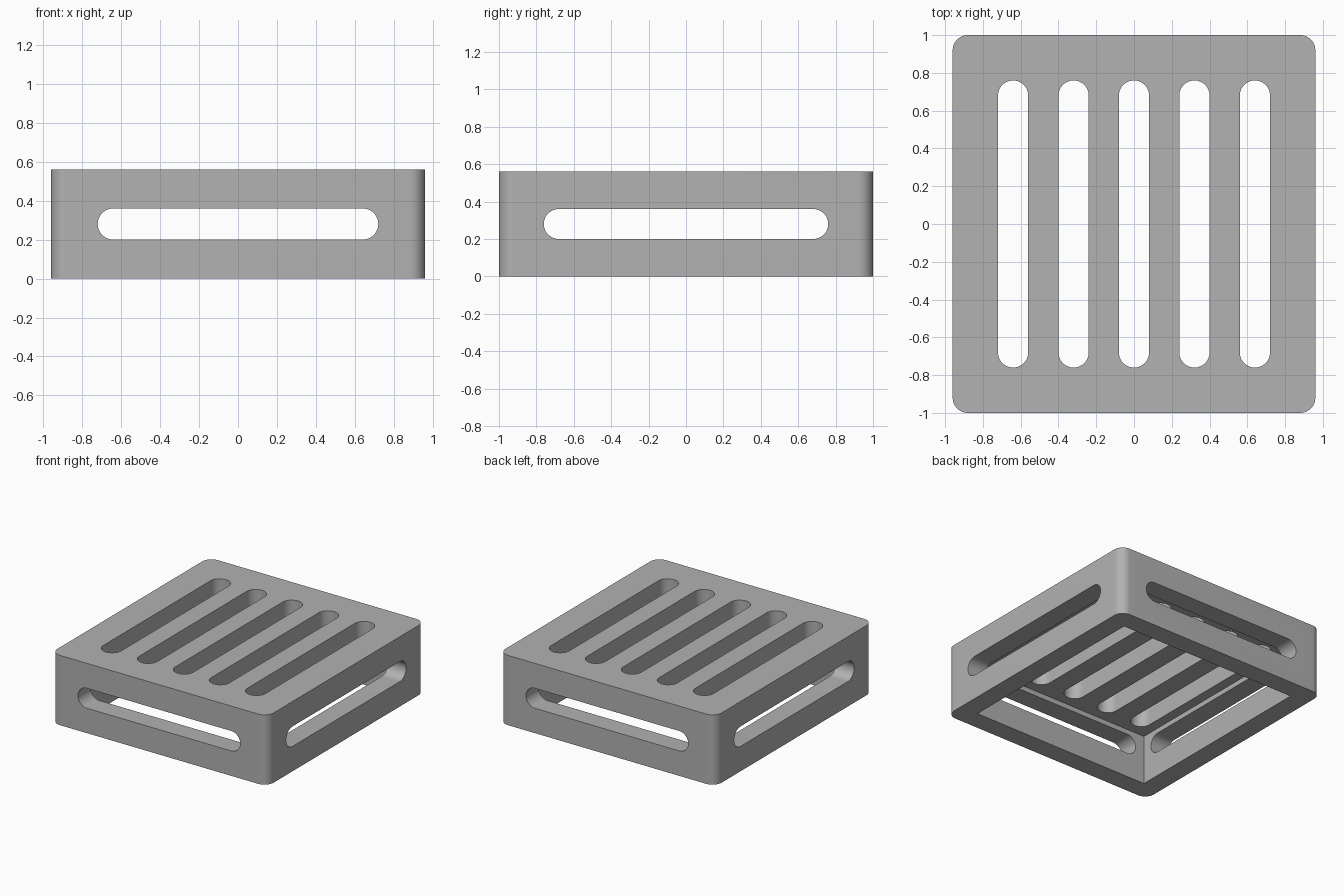
import bpy, bmesh, math
from mathutils import Matrix

cube = bpy.data.objects.get("Cube")
if cube:
    bpy.data.objects.remove(cube)

WIDTH, DEPTH, HEIGHT = 1.92, 2.0, 0.56
WALL = 0.16       # side wall and top plate thickness
RADIUS = 0.08     # outer corners and slot ends
MARGIN = 0.24     # slot ends to outer faces

grey = bpy.data.materials.new("grey")
grey.use_nodes = True
colour = (0.445, 0.445, 0.445, 1)
grey.diffuse_color = colour
grey.node_tree.nodes["Principled BSDF"].inputs["Base Color"].default_value = colour


def rounded_prism(name, sx, sy, height, radius, steps=12):
    """Rounded rectangle in plan, extruded up from z = 0."""
    bm = bmesh.new()
    verts = []
    for i, (qx, qy) in enumerate([(1, 1), (-1, 1), (-1, -1), (1, -1)]):
        for k in range(steps + 1):
            a = math.pi / 2 * (i + k / steps)
            verts.append(bm.verts.new((qx * (sx / 2 - radius) + radius * math.cos(a),
                                       qy * (sy / 2 - radius) + radius * math.sin(a), 0)))
    bmesh.ops.remove_doubles(bm, verts=verts, dist=1e-5)
    base = bm.faces.new(bm.verts)
    top = bmesh.ops.extrude_face_region(bm, geom=[base])["geom"]
    bmesh.ops.translate(bm, verts=[v for v in top if isinstance(v, bmesh.types.BMVert)],
                        vec=(0, 0, height))
    bmesh.ops.recalc_face_normals(bm, faces=bm.faces)
    return add_object(name, bm)


def add_object(name, bm):
    mesh = bpy.data.meshes.new(name)
    bm.to_mesh(mesh)
    bm.free()
    mesh.materials.append(grey)
    obj = bpy.data.objects.new(name, mesh)
    bpy.context.collection.objects.link(obj)
    return obj


def cut(target, cutter):
    """Subtract the cutter, then discard it."""
    cutter.hide_render = True
    mod = target.modifiers.new("cut", 'BOOLEAN')
    mod.operation = 'DIFFERENCE'
    mod.solver = 'EXACT'
    mod.object = cutter
    bpy.context.view_layer.objects.active = target
    bpy.ops.object.modifier_apply(modifier=mod.name)
    bpy.data.objects.remove(cutter)


# Outer shell
body = rounded_prism("slotted_cover", WIDTH, DEPTH, HEIGHT, RADIUS)

# Square-cornered hollow, open at the bottom
bm = bmesh.new()
bmesh.ops.create_cube(bm, size=1)
hollow_top = HEIGHT - WALL
bmesh.ops.scale(bm, verts=bm.verts, vec=(WIDTH - 2 * WALL, DEPTH - 2 * WALL, 2 * hollow_top))
cut(body, add_object("hollow", bm))

# Five slots through the top plate
for i in range(-2, 3):
    slot = rounded_prism("top_slot", 2 * RADIUS, DEPTH - 2 * MARGIN, 1, RADIUS)
    slot.data.transform(Matrix.Translation((i * 0.32, 0, HEIGHT / 2)))
    cut(body, slot)

# One slot through each pair of opposite walls
for length, angle in ((WIDTH, 0), (DEPTH, math.pi / 2)):
    slot = rounded_prism("side_slot", length - 2 * MARGIN, 2 * RADIUS, 3, RADIUS)
    slot.data.transform(Matrix.Translation((0, 0, HEIGHT / 2))
                        @ Matrix.Rotation(angle, 4, 'Z')
                        @ Matrix.Rotation(math.pi / 2, 4, 'X')
                        @ Matrix.Translation((0, 0, -1.5)))
    cut(body, slot)

# Smooth rounded corners, crisp edges
body.select_set(True)
bpy.context.view_layer.objects.active = body
bpy.ops.object.shade_smooth_by_angle(angle=math.radians(30))
